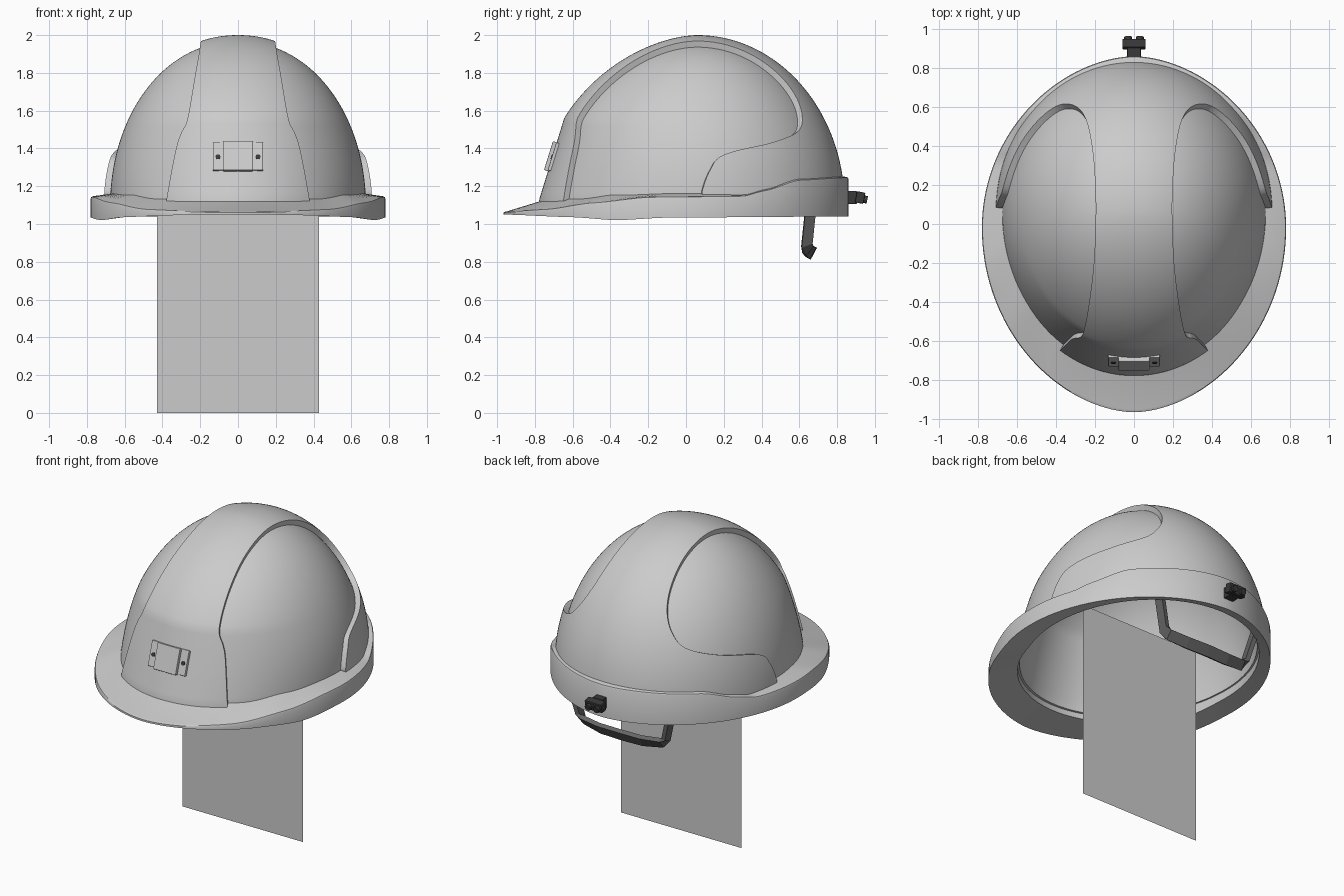
import bpy, bmesh
from math import sin, cos, pi
from mathutils import Vector

if "Cube" in bpy.data.objects:
    bpy.data.objects.remove(bpy.data.objects["Cube"])

SEG = 144


def make(name, verts, faces, mat=None):
    me = bpy.data.meshes.new(name)
    me.from_pydata([tuple(v) for v in verts], [], faces)
    bm = bmesh.new()
    bm.from_mesh(me)
    bmesh.ops.recalc_face_normals(bm, faces=bm.faces)
    bm.to_mesh(me)
    bm.free()
    ob = bpy.data.objects.new(name, me)
    bpy.context.collection.objects.link(ob)
    if mat:
        me.materials.append(mat)
    return ob


def smooth(ob, angle=0.6):
    bpy.ops.object.select_all(action='DESELECT')
    ob.select_set(True)
    bpy.context.view_layer.objects.active = ob
    bpy.ops.object.shade_smooth_by_angle(angle=angle)


def lerp_table(table, t):
    if t <= table[0][0]:
        return table[0][1]
    for (a, u), (b, v) in zip(table, table[1:]):
        if t <= b:
            k = (t - a) / (b - a)
            k = k * k * (3 - 2 * k) * 0.5 + k * 0.5
            return u + (v - u) * k
    return table[-1][1]


def spline(pts, n=6):
    # closed Catmull-Rom curve through the points
    p = [Vector(q) for q in pts]
    out = []
    for i in range(len(p)):
        a, b, c, d = p[i - 1], p[i], p[(i + 1) % len(p)], p[(i + 2) % len(p)]
        for j in range(n):
            t = j / n
            out.append(0.5 * (2 * b + (c - a) * t + (2 * a - 5 * b + 4 * c - d) * t * t
                              + (3 * b - a - 3 * c + d) * t ** 3))
    return out


def dome_ring(phi, off):
    # one horizontal ring of the crown, moved inward by off
    z, c = 1.1 + (0.9 - off) * sin(phi), cos(phi)
    a, bb = (0.71 - off) * c ** .96, (0.78 - off) * c
    bf = (0.84 - off) * c ** 1.15
    bf = min(bf, 0.838 - off - 0.307 * (z - 1.127))
    ring = []
    for i in range(SEG):
        t = 2 * pi * i / SEG
        ring.append((a * cos(t), 0.06 + (bb if sin(t) > 0 else bf) * sin(t), z))
    return ring


def layer(off, n=44):
    verts = [v for k in range(n) for v in dome_ring(pi / 2 * k / n, off)]
    verts.append((0, 0.06, 2 - off))
    faces = [(k * SEG + i, k * SEG + (i + 1) % SEG, (k + 1) * SEG + (i + 1) % SEG, (k + 1) * SEG + i)
             for k in range(n - 1) for i in range(SEG)]
    faces += [((n - 1) * SEG + i, (n - 1) * SEG + (i + 1) % SEG, n * SEG) for i in range(SEG)]
    return verts, faces


def boolean(ob, cutter):
    m = ob.modifiers.new("cut", 'BOOLEAN')
    m.operation, m.object, m.solver = 'DIFFERENCE', cutter, 'EXACT'
    bpy.context.view_layer.update()
    dg = bpy.context.evaluated_depsgraph_get()
    me = bpy.data.meshes.new_from_object(ob.evaluated_get(dg))
    ob.modifiers.clear()
    ob.data = me


# crown shell, full thickness
vo, fo = layer(0)
vi, fi = layer(0.06)
N = len(vo)
rim = [(i, (i + 1) % SEG, N + (i + 1) % SEG, N + i) for i in range(SEG)]
crown = make("crown", vo + vi, fo + [tuple(N + k for k in f) for f in fi] + rim)

# solid that sets the depth of the recessed side panels
vb, fb = layer(0.033)
M = len(vb)
vb += [(x, y, 0.88) for x, y, z in vb[:SEG]]
core = make("core_cutter", vb, fb + [(i, (i + 1) % SEG, M + (i + 1) % SEG, M + i) for i in range(SEG)]
            + [tuple(range(M, M + SEG))])

# side panels cut by radial wedges following the panel outline
outline = [(.40, -.66, 1.05), (.38, -.65, 1.13), (.335, -.61, 1.40), (.305, -.59, 1.48), (.26, -.56, 1.56),
           (.23, -.42, 1.74), (.205, -.2, 1.90), (.195, .06, 1.965), (.205, .3, 1.92), (.23, .48, 1.80),
           (.28, .60, 1.70), (.355, .655, 1.60), (.43, .61, 1.50), (.56, .45, 1.43), (.66, .2, 1.365),
           (.69, .13, 1.29), (.71, .085, 1.17), (.72, .07, 1.05)]
C = Vector((0, 0, 1.15))
for side in (1, -1):
    loop = spline(outline) + [Vector((.6, -.15, 1.45))]
    n = len(loop) - 1
    verts = [C + (p - C) * s for s in (0.5, 2.0) for p in loop]
    verts = [(side * v.x, v.y, v.z) for v in verts]
    faces = []
    for i in range(n):
        j = (i + 1) % n
        faces += [(i, j, n), (n + 1 + i, n + 1 + j, 2 * n + 1), (i, j, n + 1 + j, n + 1 + i)]
    wedge = make("panel_cutter", verts, faces)
    wedge.hide_render = True
    boolean(wedge, core)
    boolean(crown, wedge)
    bpy.data.objects.remove(wedge)
bpy.data.objects.remove(core)
smooth(crown, 0.5)

# brim: flat peak in front, deepening to an upright skirt at the back
top_z = [(-.96, 1.066), (-.75, 1.08), (-.5, 1.115), (-.2, 1.145), (.3, 1.15), (.42, 1.18), (.6, 1.235), (.87, 1.25)]
low_z = [(-.96, 1.05), (-.6, 1.036), (-.37, 1.02), (-.1, 1.034), (.87, 1.04)]
rise = [(-.96, .066), (-.6, .05), (-.2, .018), (.4, .01), (.87, .006)]
verts, K = [], 6
for i in range(SEG):
    t = 2 * pi * i / SEG
    s, c = sin(t), cos(t)
    wide = 0.78 * (1 if c > 0 else -1) * abs(c) ** 1.1
    outer = Vector((wide, -0.02 + (0.88 if s > 0 else 0.945) * s, 0))
    inner = Vector((0.66 * c, 0.06 + (0.735 if s > 0 else 0.795) * s, 0))
    zt, zb, r = (lerp_table(tb, outer.y) for tb in (top_z, low_z, rise))
    inward = (inner - outer).normalized()
    th = min(0.03, (zt - zb) * 0.7)
    section = [(outer, zb), (outer, zt - th * .4), (outer + inward * .004, zt - th * .12),
               (outer + inward * .014, zt), (inner, zt + r), (inner, zb + .015)]
    verts += [(p.x, p.y, z) for p, z in section]
faces = [(i * K + k, i * K + (k + 1) % K, (i + 1) % SEG * K + (k + 1) % K, (i + 1) % SEG * K + k)
         for i in range(SEG) for k in range(K)]
smooth(make("brim", verts, faces), 0.7)

# dark materials for fittings
dark = bpy.data.materials.new("dark_fittings")
dark.diffuse_color = (0.04, 0.04, 0.04, 1)
dark.use_nodes = True
dark.node_tree.nodes["Principled BSDF"].inputs["Base Color"].default_value = dark.diffuse_color
webbing = bpy.data.materials.new("strap_grey")
webbing.diffuse_color = (0.13, 0.13, 0.13, 1)
webbing.use_nodes = True
webbing.node_tree.nodes["Principled BSDF"].inputs["Base Color"].default_value = webbing.diffuse_color


def box(name, loc, size, tilt=0, mat=None, bevel=0.005):
    bpy.ops.mesh.primitive_cube_add(size=1, location=loc, rotation=(tilt, 0, 0))
    ob = bpy.context.object
    ob.name, ob.scale = name, size
    bpy.ops.object.transform_apply(location=False, rotation=False, scale=True)
    m = ob.modifiers.new("bevel", 'BEVEL')
    m.width, m.segments = bevel, 2
    if mat:
        ob.data.materials.append(mat)
    return ob


def stud(name, loc, radius, depth, tilt):
    bpy.ops.mesh.primitive_cylinder_add(vertices=24, radius=radius, depth=depth, location=loc,
                                        rotation=(pi / 2 + tilt, 0, 0))
    ob = bpy.context.object
    ob.name = name
    ob.data.materials.append(dark)
    smooth(ob)


# lamp bracket on the front panel
box("bracket_plate", (0, -.696, 1.355), (.265, .028, .155), -.3)
box("bracket_clip", (0, -.715, 1.358), (.16, .028, .16), -.3)
for sx in (-1, 1):
    stud("bracket_rivet", (sx * .106, -.708, 1.355), .013, .012, -.3)

# rear buckle
box("buckle_base", (0, .88, 1.14), (.07, .05, .07), 0, dark)
box("buckle_plate", (0, .922, 1.14), (.12, .045, .06), -.2, dark)
for sx in (-1, 1):
    stud("buckle_stud", (sx * .03, .948, 1.13), .02, .024, -.2)

# nape strap hanging below the rear rim
path = [(-.37, .665, 1.13), (-.305, .64, .89), (-.28, .645, .865), (-.15, .66, .85), (0, .665, .85)]
path += [(-x, y, z) for x, y, z in path[-2::-1]]
verts = []
for i, p in enumerate(path):
    p = Vector(p)
    d = (Vector(path[min(i + 1, len(path) - 1)]) - Vector(path[max(i - 1, 0)])).normalized()
    steep = min(1, abs(d.z) * 1.1)
    w = Vector((0, .45 + .35 * steep, .85 - .55 * steep))
    nrm = d.cross(w).normalized()
    verts += [p + w * a * .036 + nrm * b * .014 for a, b in ((-1, -1), (1, -1), (1, 1), (-1, 1))]
faces = [(i * 4 + k, i * 4 + (k + 1) % 4, i * 4 + 4 + (k + 1) % 4, i * 4 + 4 + k)
         for i in range(len(path) - 1) for k in range(4)]
e = len(verts)
make("nape_strap", verts, faces + [(0, 1, 2, 3), (e - 4, e - 3, e - 2, e - 1)], webbing)

# flat upright stand sheet
make("stand_sheet", [(-.43, .05, 0), (.43, .05, 0), (.43, .05, 1.27), (-.43, .05, 1.27)], [(0, 1, 2, 3)])
